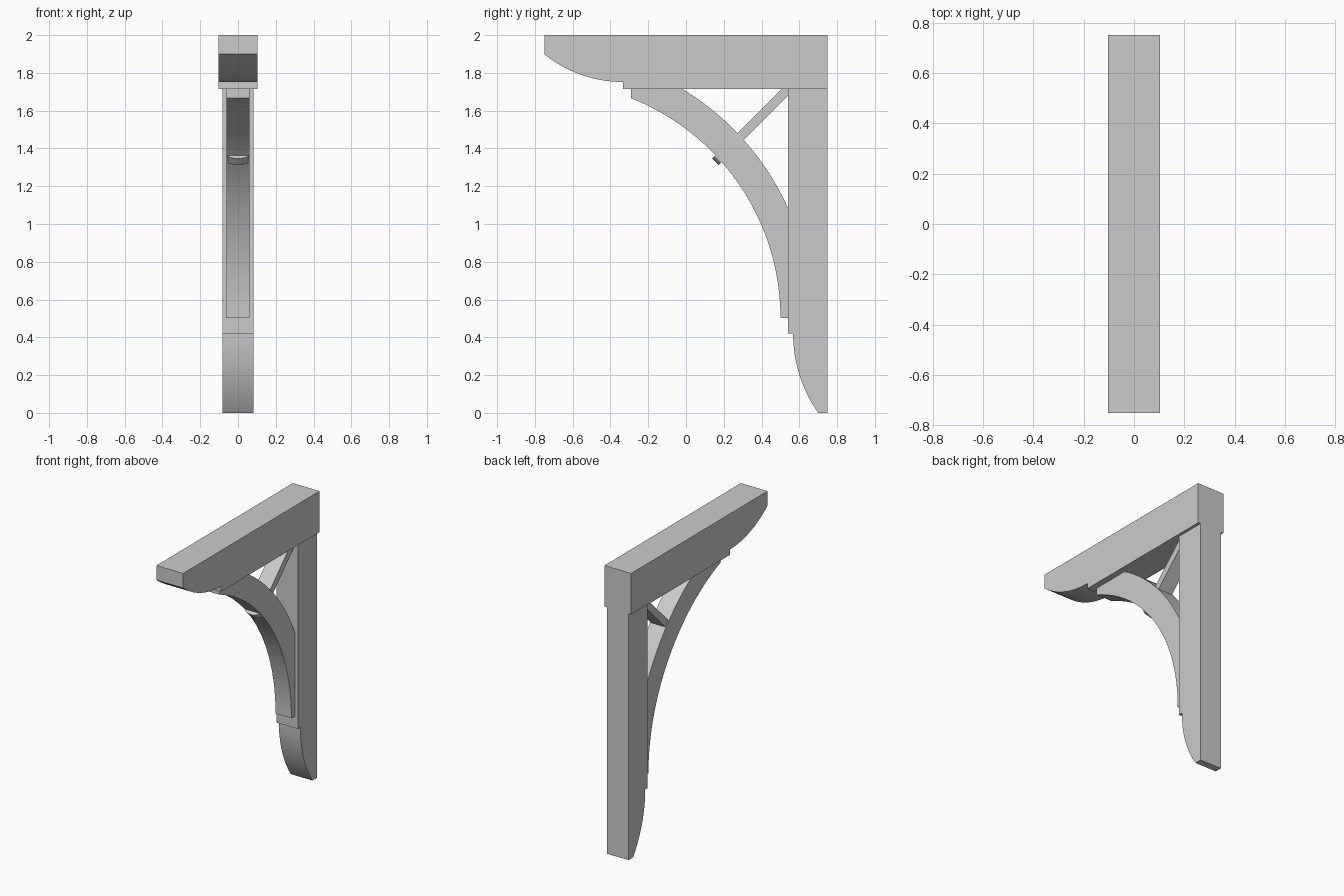
import bpy, bmesh, math
from mathutils import Vector

if "Cube" in bpy.data.objects:
    bpy.data.objects.remove(bpy.data.objects["Cube"])


def prism(name, points, depth):
    """Extrude a closed planar outline along a vector, smooth along the curves."""
    bm = bmesh.new()
    depth = Vector(depth)
    face = bm.faces.new([bm.verts.new(Vector(p) - depth / 2) for p in points])
    ext = bmesh.ops.extrude_face_region(bm, geom=[face], use_keep_orig=True)
    verts = [v for v in ext["geom"] if isinstance(v, bmesh.types.BMVert)]
    bmesh.ops.translate(bm, verts=verts, vec=depth)
    bmesh.ops.recalc_face_normals(bm, faces=bm.faces)
    mesh = bpy.data.meshes.new(name)
    bm.to_mesh(mesh)
    bm.free()
    obj = bpy.data.objects.new(name, mesh)
    bpy.context.collection.objects.link(obj)
    bpy.ops.object.select_all(action='DESELECT')
    obj.select_set(True)
    bpy.context.view_layer.objects.active = obj
    bpy.ops.object.shade_smooth_by_angle(angle=math.radians(20))
    return obj


def side_profile(name, yz, half_width):
    return prism(name, [(0, y, z) for y, z in yz], (2 * half_width, 0, 0))


def arc(cy, cz, r, start, end, n=20):
    """Arc points, angles in radians."""
    return [(cy + r * math.cos(start + (end - start) * i / n),
             cz + r * math.sin(start + (end - start) * i / n)) for i in range(n + 1)]


# Top beam with a rounded nose underneath
r = 0.662
a = math.asin(0.416 / r)
nose = arc(-0.334, 1.752 + r, r, -math.pi / 2 - a, -math.pi / 2)
side_profile("top_beam", [(0.75, 2.0), (-0.75, 2.0)] + nose
             + [(-0.334, 1.714), (0.75, 1.714)], 0.103)

# Wall post with a curved foot
r = 0.73
a = math.asin(0.42 / r)
foot = arc(0.567 + r, 0.42, r, math.pi, math.pi + a)
side_profile("wall_post", [(0.75, 1.714), (0.54, 1.714), (0.54, 0.42)] + foot
             + [(0.75, 0.0)], 0.083)

# Curved brace between two concentric arcs
cy, cz, r_in, r_out = -0.75, 0.503, 1.25, 1.415
inner = arc(cy, cz, r_in, 0, math.acos((-0.292 - cy) / r_in), 36)
outer = arc(cy, cz, r_out, math.asin((1.714 - cz) / r_out),
            math.acos((0.54 - cy) / r_out), 24)
side_profile("curved_brace", inner + [(-0.292, 1.714)] + outer + [(0.54, cz)], 0.061)

# Diagonal strut running through the brace, with a rounded tip
w = 0.055
tip = [(w * math.cos(t), 1.523 - 0.037 * math.sin(t))
       for t in (math.pi * i / 12 for i in range(13))]
outline = tip + [(-w, 2.27), (w, 2.27)]
prism("diagonal_strut", [(x, (s - 1.173) / 2, (s + 1.173) / 2) for x, s in outline],
      (0, -0.034, 0.034))
